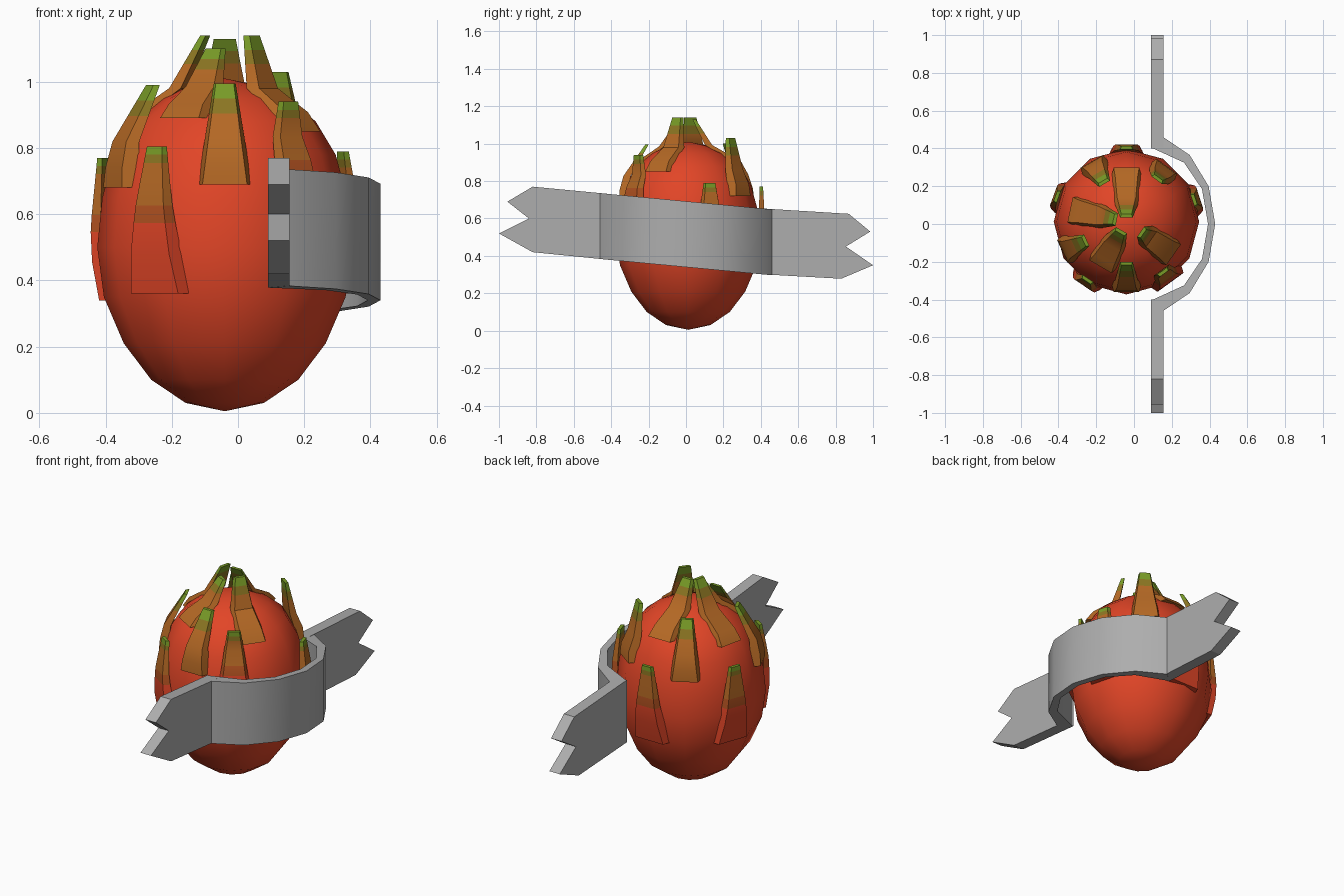
import bpy, bmesh, math
from mathutils import Vector

if "Cube" in bpy.data.objects:
    bpy.data.objects.remove(bpy.data.objects["Cube"])

def material(name, rgb):
    m = bpy.data.materials.new(name)
    m.diffuse_color = (*rgb, 1)
    m.use_nodes = True
    m.node_tree.nodes["Principled BSDF"].inputs["Base Color"].default_value = m.diffuse_color
    return m

RED = material("fruit red", (0.76, 0.06, 0.02))
RUST = material("rust", (0.45, 0.085, 0.015))
BROWN = material("orange brown", (0.46, 0.14, 0.018))
OLIVE = material("olive", (0.26, 0.18, 0.016))
GREEN = material("leaf green", (0.19, 0.33, 0.02))
GREY = material("ribbon grey", (0.42, 0.42, 0.42))

def finish(name, bm, mats, angle=None):
    bmesh.ops.remove_doubles(bm, verts=bm.verts, dist=1e-5)
    bmesh.ops.recalc_face_normals(bm, faces=bm.faces)
    me = bpy.data.meshes.new(name)
    bm.to_mesh(me)
    bm.free()
    for m in mats:
        me.materials.append(m)
    ob = bpy.data.objects.new(name, me)
    bpy.context.collection.objects.link(ob)
    if angle:
        bpy.ops.object.select_all(action='DESELECT')
        ob.select_set(True)
        bpy.context.view_layer.objects.active = ob
        bpy.ops.object.shade_smooth_by_angle(angle=math.radians(angle))
    return ob

def loft(bm, rings, mats=None):
    """Skin closed four-sided rings and cap both ends."""
    vs = [[bm.verts.new(p) for p in r] for r in rings]
    n = len(vs[0])
    for i in range(len(vs) - 1):
        for k in range(n):
            f = bm.faces.new((vs[i][k], vs[i][(k + 1) % n], vs[i + 1][(k + 1) % n], vs[i + 1][k]))
            f.material_index = mats[i] if mats else 0
    bm.faces.new(vs[0]).material_index = mats[0] if mats else 0
    bm.faces.new(vs[-1]).material_index = mats[-1] if mats else 0

# Fruit body: turned egg profile (radius, height)
CX, CY = -0.04, 0.012
PROFILE = [(0, 0.005), (0.118, 0.03), (0.222, 0.10), (0.305, 0.21), (0.365, 0.35),
           (0.385, 0.5), (0.37, 0.65), (0.335, 0.78), (0.275, 0.88), (0.19, 0.95),
           (0.1, 0.99), (0, 1.01)]

def body_radius(z):
    for (r0, z0), (r1, z1) in zip(PROFILE, PROFILE[1:]):
        if z <= z1:
            return r0 + (r1 - r0) * (z - z0) / (z1 - z0)
    return 0

bm = bmesh.new()
chain = [bm.verts.new((CX + r, CY, z)) for r, z in PROFILE]
edges = [bm.edges.new(p) for p in zip(chain, chain[1:])]
bmesh.ops.spin(bm, geom=chain + edges, cent=(CX, CY, 0), axis=(0, 0, 1),
               angle=2 * math.pi, steps=12, use_merge=False)
finish("fruit_body", bm, [RED], 50)

# Scales: hug the body, then lift away to a green tip
def scale(name, azimuth, z_base, z_tip, r_tip, half_base, red):
    a = math.radians(azimuth)
    out = Vector((math.cos(a), math.sin(a), 0))
    side = Vector((-out.y, out.x, 0))
    ts = [0, red * 0.45, red * 0.8, red, red + (1 - red) * 0.4, red + (1 - red) * 0.72,
          red + (1 - red) * 0.86, 1]
    mats = [0, 0, 1, 2, 2, 3, 4]
    if red == 0:
        ts, mats = [0, 0.2, 0.45, 0.7, 0.85, 1], [2, 2, 2, 3, 4]
    t_lift = ts[-4]
    z_lift = z_base + (z_tip - z_base) * t_lift
    rings = []
    for t in ts:
        z = z_base + (z_tip - z_base) * t
        if t <= t_lift:
            r = body_radius(z) + 0.012 + 0.028 * min(1, t / t_lift)
        else:
            r_lift = body_radius(z_lift) + 0.04
            r = r_lift + (r_tip - r_lift) * (t - t_lift) / (1 - t_lift)
        thick = 0.055 - 0.037 * t
        w = half_base + (0.03 - half_base) * t
        o = Vector((CX, CY, z))
        rings.append([o + out * r - side * w * 0.9, o + out * r + side * w * 0.9,
                      o + out * (r - thick) + side * w * 1.1,
                      o + out * (r - thick) - side * w * 1.1])
    b = bmesh.new()
    loft(b, rings, mats)
    finish(name, b, [RED, RUST, BROWN, OLIVE, GREEN], 30)

LOWER = [(18, 0.36, 0.79, 0.385), (90, 0.34, 0.77, 0.40), (160, 0.34, 0.77, 0.40),
         (236, 0.36, 0.805, 0.38), (306, 0.50, 0.94, 0.34)]
MIDDLE = [(54, 0.72, 1.03, 0.29), (120, 0.70, 1.0, 0.25), (205, 0.68, 0.99, 0.25),
          (270, 0.69, 0.995, 0.23)]
CROWN = [(90, 0.88, 1.13, 0.04), (168, 0.85, 1.14, 0.07), (240, 0.89, 1.10, 0.07),
         (325, 0.85, 1.14, 0.11)]
for i, s in enumerate(LOWER):
    scale(f"lower_scale_{i}", *s, 0.095, 0.6)
for i, s in enumerate(MIDDLE):
    scale(f"middle_scale_{i}", *s, 0.075, 0)
for i, s in enumerate(CROWN):
    scale(f"crown_leaf_{i}", *s, 0.075, 0)

# Ribbon band: bowed around the right side, tilted down toward the back
OUTER = [(0.155, 0.46), (0.295, 0.365), (0.395, 0.2), (0.43, 0.0)]
INNER = [(0.09, 0.405), (0.265, 0.325), (0.36, 0.185), (0.392, 0.0)]
pairs = list(zip(OUTER, INNER))
pairs += [((ox, -oy), (ix, -iy)) for (ox, oy), (ix, iy) in pairs[-2::-1]]

def tilt(x, y, dz):
    return (x, y, 0.516 - 0.0945 * y + dz)

bm = bmesh.new()
loft(bm, [[tilt(*o, 0.176), tilt(*o, -0.176), tilt(*i, -0.176), tilt(*i, 0.176)]
          for o, i in pairs])
finish("ribbon_band", bm, [GREY], 40)

# Ribbon tails: notched plates on both sides
TAILS = {
    "front_ribbon_tail": [(-0.40, 0.73), (-0.82, 0.77), (-0.955, 0.69), (-0.84, 0.60),
                          (-1.0, 0.52), (-0.82, 0.42), (-0.40, 0.378)],
    "back_ribbon_tail": [(0.40, 0.654), (0.87, 0.625), (0.985, 0.53), (0.855, 0.45),
                         (1.0, 0.35), (0.83, 0.278), (0.40, 0.302)],
}
for name, outline in TAILS.items():
    bm = bmesh.new()
    face = bm.faces.new([bm.verts.new((0.09, y, z)) for y, z in outline])
    ext = bmesh.ops.extrude_face_region(bm, geom=[face])
    moved = [v for v in ext["geom"] if isinstance(v, bmesh.types.BMVert)]
    bmesh.ops.translate(bm, verts=moved, vec=(0.065, 0, 0))
    finish(name, bm, [GREY])
